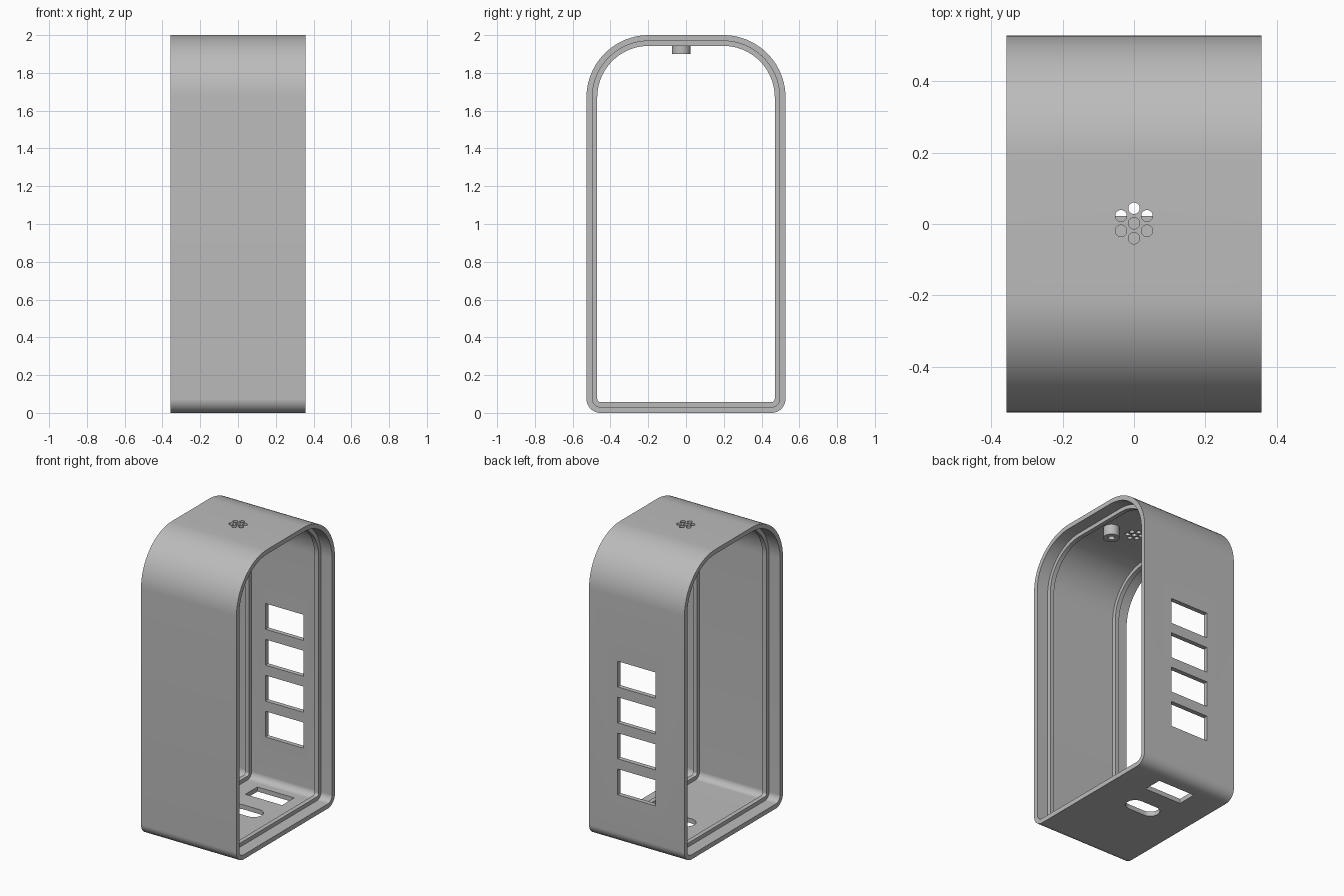
import bpy
import bmesh
from math import sin, cos, pi
from mathutils import Matrix, Vector

cube = bpy.data.objects.get("Cube")
if cube:
    bpy.data.objects.remove(cube, do_unlink=True)

HALF_W, HALF_D, HEIGHT = 0.357, 0.527, 2.0
TOP_R, BASE_R = 0.33, 0.075
WALL, RIB = 0.031, 0.057

grey = bpy.data.materials.new("plain grey")
grey.use_nodes = True
grey.diffuse_color = (0.5, 0.5, 0.5, 1)
grey.node_tree.nodes["Principled BSDF"].inputs["Base Color"].default_value = (0.5, 0.5, 0.5, 1)


def finish(name, bm):
    bmesh.ops.recalc_face_normals(bm, faces=bm.faces)
    mesh = bpy.data.meshes.new(name)
    bm.to_mesh(mesh)
    bm.free()
    mesh.materials.append(grey)
    obj = bpy.data.objects.new(name, mesh)
    bpy.context.collection.objects.link(obj)
    return obj


def activate(obj):
    bpy.ops.object.select_all(action='DESELECT')
    obj.select_set(True)
    bpy.context.view_layer.objects.active = obj


def skin(bm, loops):
    """Bridge closed loops one to the next, last back to first."""
    rings = [[bm.verts.new(p) for p in loop] for loop in loops]
    for a, b in zip(rings, rings[1:] + rings[:1]):
        for i in range(len(a)):
            j = (i + 1) % len(a)
            bm.faces.new((a[i], a[j], b[j], b[i]))


def arch(inset, x, steps=20):
    """Rounded side outline, moved inwards by inset."""
    points = []
    corners = [(1, 1, TOP_R), (-1, 1, TOP_R), (-1, -1, BASE_R), (1, -1, BASE_R)]
    for k, (sy, sz, r) in enumerate(corners):
        cy = sy * (HALF_D - r)
        cz = HEIGHT - r if sz > 0 else r
        for s in range(steps + 1):
            a = (k + s / steps) * pi / 2
            points.append((x, cy + (r - inset) * cos(a), cz + (r - inset) * sin(a)))
    return points


def circle(r, x, y, z, n=32):
    return [(x + r * cos(2 * pi * i / n), y + r * sin(2 * pi * i / n), z) for i in range(n)]


def box(bm, centre, size):
    matrix = Matrix.Translation(Vector(centre)) @ Matrix.Diagonal((*size, 1))
    bmesh.ops.create_cube(bm, size=1, matrix=matrix)


def prism(bm, outline, z0, z1):
    low = [bm.verts.new((x, y, z0)) for x, y in outline]
    high = [bm.verts.new((x, y, z1)) for x, y in outline]
    bm.faces.new(low)
    bm.faces.new(high)
    for i in range(len(low)):
        j = (i + 1) % len(low)
        bm.faces.new((low[i], low[j], high[j], high[i]))


# Shell: open at both sides, with a retaining rib set in from each opening
section = [(0, HALF_W), (WALL, HALF_W), (WALL, 0.275), (RIB, 0.275), (RIB, 0.245), (WALL, 0.245)]
section += [(inset, -x) for inset, x in reversed(section)]
bm = bmesh.new()
skin(bm, [arch(inset, x) for inset, x in section])
shell = finish("shell", bm)

# Openings
bm = bmesh.new()
for i in range(4):  # back windows
    box(bm, (0, HALF_D, 0.42 + 0.243 * i), (0.285, 0.2, 0.174))
box(bm, (0, 0.34, 0), (0.275, 0.13, 0.2))  # base rectangle
slot = []
for side in (1, -1):  # base slot
    for s in range(17):
        a = -pi / 2 + pi * s / 16
        slot.append((side * (0.06 + 0.06 * cos(a)), 0.083 + side * 0.06 * sin(a)))
prism(bm, slot, -0.1, 0.1)
holes = [(0, 0)] + [(0.042 * sin(k * pi / 3), 0.042 * cos(k * pi / 3)) for k in range(6)]
for x, y in holes:  # top hole cluster
    prism(bm, [p[:2] for p in circle(0.016, x, y + 0.002, 0, 24)], 1.9, 2.1)
cutter = finish("opening_cutter", bm)
cutter.hide_render = True

activate(shell)
cut = shell.modifiers.new("openings", 'BOOLEAN')
cut.operation = 'DIFFERENCE'
cut.solver = 'EXACT'
cut.object = cutter
bpy.ops.object.modifier_apply(modifier=cut.name)
bpy.data.objects.remove(cutter, do_unlink=True)

# Hollow boss under the roof
bm = bmesh.new()
boss_section = [(0.05, 1.9), (0.05, 1.975), (0.021, 1.975), (0.021, 1.9)]
skin(bm, [circle(r, 0.16, -0.025, z) for r, z in boss_section])
boss = finish("roof_boss", bm)

for obj in (shell, boss):
    activate(obj)
    bpy.ops.object.shade_smooth_by_angle(angle=pi / 6)
